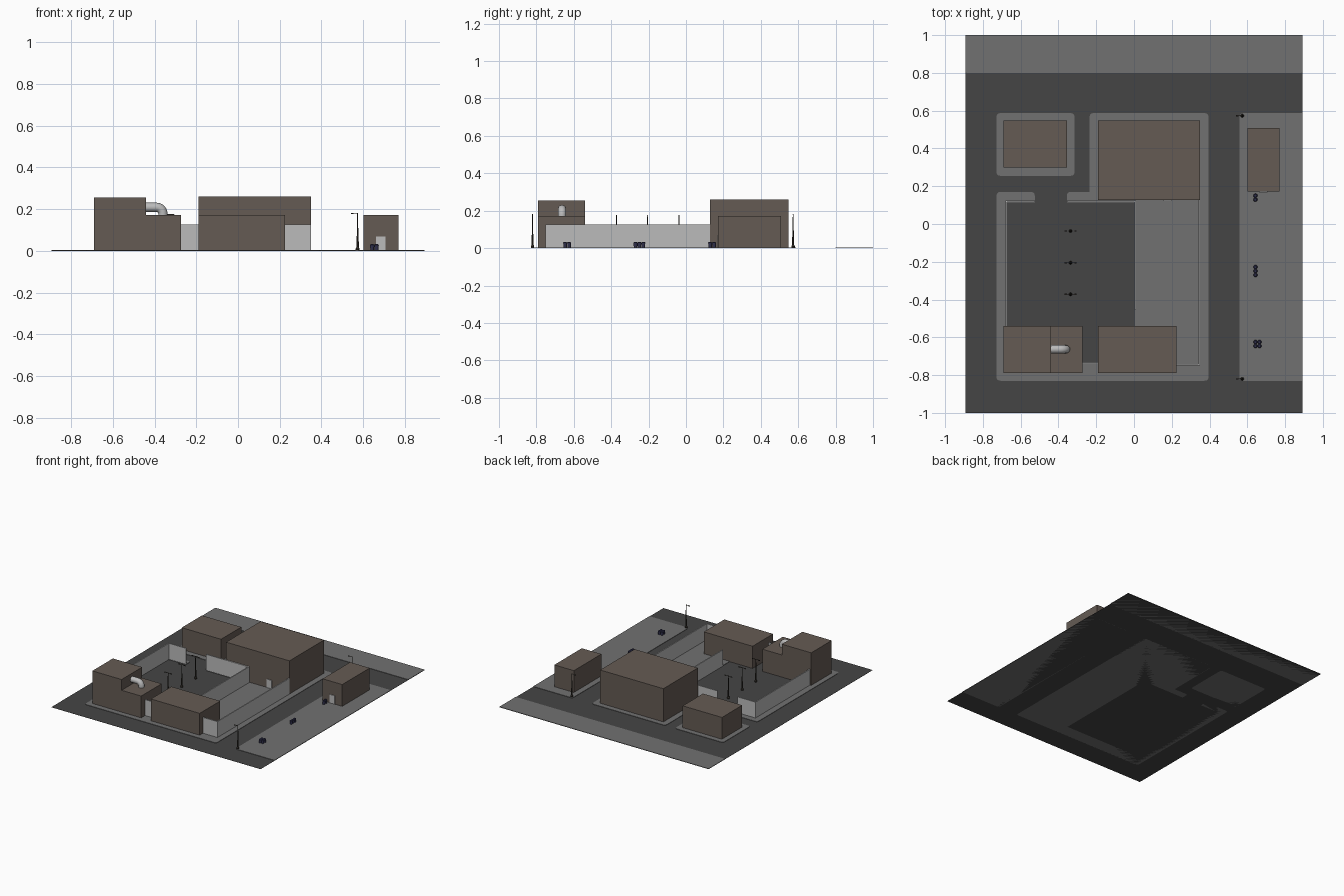
import bpy, bmesh, math
from mathutils import Vector

if "Cube" in bpy.data.objects:
    bpy.data.objects.remove(bpy.data.objects["Cube"])


def mat(name, rgb):
    m = bpy.data.materials.new(name)
    m.diffuse_color = (*rgb, 1)
    m.use_nodes = True
    m.node_tree.nodes["Principled BSDF"].inputs["Base Color"].default_value = m.diffuse_color
    return m


ROAD = mat("asphalt", (0.06, 0.06, 0.06))
PAVE = mat("paving", (0.165, 0.165, 0.165))
BRICK = mat("brown_cladding", (0.13, 0.105, 0.088))
WALL = mat("pale_concrete", (0.5, 0.5, 0.5))
IRON = mat("dark_iron", (0.03, 0.026, 0.02))
NAVY = mat("bin_navy", (0.03, 0.03, 0.075))
PAVE_Z = 0.004


def finish(bm, name, m):
    bmesh.ops.recalc_face_normals(bm, faces=bm.faces)
    me = bpy.data.meshes.new(name)
    bm.to_mesh(me)
    bm.free()
    me.materials.append(m)
    ob = bpy.data.objects.new(name, me)
    bpy.context.collection.objects.link(ob)
    return ob


def add_box(bm, x0, x1, y0, y1, z0, z1):
    vs = bmesh.ops.create_cube(bm, size=1)["verts"]
    for v in vs:
        v.co = Vector(((x0 + x1) / 2 + v.co.x * (x1 - x0),
                       (y0 + y1) / 2 + v.co.y * (y1 - y0),
                       (z0 + z1) / 2 + v.co.z * (z1 - z0)))


def box(name, m, *dims):
    bm = bmesh.new()
    add_box(bm, *dims)
    return finish(bm, name, m)


def slab(name, pts, rounded, r=0.022, h=PAVE_Z):
    """Outline with some corners rounded, extruded up to kerb height."""
    out = []
    for i, p in enumerate(pts):
        p = Vector(p)
        if i not in rounded:
            out.append(p)
            continue
        a = p + (Vector(pts[i - 1]) - p).normalized() * r
        b = p + (Vector(pts[(i + 1) % len(pts)]) - p).normalized() * r
        for k in range(6):
            t = k / 5
            out.append(a * (1 - t) ** 2 + p * 2 * t * (1 - t) + b * t * t)
    bm = bmesh.new()
    f = bm.faces.new([bm.verts.new((p.x, p.y, 0)) for p in out])
    ext = bmesh.ops.extrude_face_region(bm, geom=[f])["geom"]
    for v in ext:
        if isinstance(v, bmesh.types.BMVert):
            v.co.z = h
    return finish(bm, name, PAVE)


def rect(x0, x1, y0, y1):
    return [(x0, y0), (x1, y0), (x1, y1), (x0, y1)]


def add_lathe(bm, x, y, profile, n):
    rings = [[bm.verts.new((x + r * math.cos(2 * math.pi * k / n),
                            y + r * math.sin(2 * math.pi * k / n), z)) for k in range(n)]
             for r, z in profile]
    for a, b in zip(rings, rings[1:]):
        for k in range(n):
            bm.faces.new((a[k], a[(k + 1) % n], b[(k + 1) % n], b[k]))
    bm.faces.new(rings[0])
    bm.faces.new(rings[-1])


# Ground and pavements
box("road_base", ROAD, -0.893, 0.893, -1, 1, 0, 0.001)
slab("back_pavement", rect(-0.893, 0.893, 0.8, 1), [0, 1], 0.01)
slab("small_block_pavement", rect(-0.728, -0.315, 0.255, 0.587), range(4))
slab("right_pavement", rect(0.558, 0.893, -0.83, 0.587), [0, 3])
slab("main_block_pavement", [
    (-0.525, 0.17), (-0.728, 0.17), (-0.728, -0.83), (0.395, -0.83), (0.395, 0.587),
    (-0.235, 0.587), (-0.235, 0.17), (-0.355, 0.17), (-0.355, 0.115), (0.005, 0.115),
    (0.005, -0.73), (-0.672, -0.73), (-0.672, 0.115), (-0.525, 0.115)],
    [0, 1, 2, 3, 4, 5, 7])

# Buildings
for name, x0, x1, y0, y1, h in [
        ("back_left_building", -0.69, -0.355, 0.3, 0.547, 0.172),
        ("main_building", -0.19, 0.35, 0.127, 0.547, 0.26),
        ("right_building", 0.602, 0.769, 0.172, 0.507, 0.172),
        ("front_middle_building", -0.19, 0.226, -0.79, -0.54, 0.172)]:
    box(name, BRICK, x0, x1, y0, y1, 0.001, h)

# Stepped front-left building from a side profile
bm = bmesh.new()
prof = [(-0.69, 0.001), (-0.273, 0.001), (-0.273, 0.172), (-0.44, 0.172), (-0.44, 0.255), (-0.69, 0.255)]
f = bm.faces.new([bm.verts.new((x, -0.79, z)) for x, z in prof])
ext = bmesh.ops.extrude_face_region(bm, geom=[f])["geom"]
bmesh.ops.translate(bm, vec=(0, 0.25, 0), verts=[v for v in ext if isinstance(v, bmesh.types.BMVert)])
finish(bm, "front_left_building", BRICK)

# Doors with pale frames
for name, cx, y in (("main", 0.178, 0.127), ("right", 0.684, 0.172)):
    bm = bmesh.new()
    for s in (-1, 1):
        add_box(bm, *sorted((cx + s * 0.018, cx + s * 0.022)), y - 0.004, y, PAVE_Z, 0.07)
    add_box(bm, cx - 0.018, cx + 0.018, y - 0.004, y, 0.066, 0.07)
    finish(bm, name + "_door_frame", WALL)
    box(name + "_door", WALL, cx - 0.018, cx + 0.018, y - 0.002, y, PAVE_Z, 0.066)

# Yard walls
bm = bmesh.new()
for d in [(-0.68, -0.672, -0.54, 0.125), (-0.672, -0.525, 0.117, 0.125),
          (-0.355, 0.01, 0.117, 0.125), (0.002, 0.01, -0.455, 0.117),
          (0.342, 0.35, -0.75, 0.127), (0.226, 0.342, -0.75, -0.742),
          (-0.273, -0.19, -0.742, -0.734)]:
    add_box(bm, *d, 0.001, 0.126)
finish(bm, "yard_walls", WALL)

# Roof duct: horizontal run, elbow, drop to the roof
cu = bpy.data.curves.new("roof_duct_path", "CURVE")
cu.dimensions = "3D"
cu.bevel_depth, cu.bevel_resolution = 0.022, 4
R, ex, ez = 0.03, -0.36, 0.209
path = [(-0.445, ez)] + [(ex - R + R * math.sin(a), ez - R + R * math.cos(a))
                         for a in (math.pi / 2 * k / 8 for k in range(9))] + [(ex, 0.168)]
sp = cu.splines.new("POLY")
sp.points.add(len(path) - 1)
for p, (x, z) in zip(sp.points, path):
    p.co = (x, -0.663, z, 1)
tmp = bpy.data.objects.new("duct_helper", cu)
bpy.context.collection.objects.link(tmp)
me = bpy.data.meshes.new_from_object(tmp.evaluated_get(bpy.context.evaluated_depsgraph_get()))
bpy.data.objects.remove(tmp)
me.materials.clear()
me.materials.append(WALL)
me.shade_smooth()
bpy.context.collection.objects.link(bpy.data.objects.new("roof_duct", me))


# Street lamps: tapered post, arm(s) and hanging head(s)
def lamp(name, x, y, z0, h, sides):
    bm = bmesh.new()
    add_lathe(bm, x, y, [(0.009, z0), (0.009, z0 + 0.008), (0.006, z0 + 0.014), (0.005, z0 + 0.065),
                         (0.0035, z0 + 0.07), (0.0022, h)], 10)
    for s in sides:
        add_box(bm, *sorted((x, x + s * 0.03)), y - 0.0012, y + 0.0012, h - 0.003, h)
        add_box(bm, *sorted((x + s * 0.02, x + s * 0.032)), y - 0.003, y + 0.003, h - 0.005, h - 0.001)
    finish(bm, name, IRON)


for i, y in enumerate((0.573, -0.82)):
    lamp(f"street_lamp_{i}", 0.573, y, PAVE_Z, 0.182, (-1,))
for i, y in enumerate((-0.037, -0.205, -0.372)):
    lamp(f"yard_lamp_{i}", -0.336, y, 0.001, 0.176, (-1, 1))

# Bins in three clusters
spots = [(0.643, 0.15), (0.643, 0.129)]
spots += [(0.643, -0.228 - 0.021 * k) for k in range(3)]
spots += [(x, y) for x in (0.643, 0.664) for y in (-0.625, -0.646)]
for i, (x, y) in enumerate(spots):
    bm = bmesh.new()
    add_lathe(bm, x, y, [(0.009, PAVE_Z), (0.01, 0.026), (0.011, 0.026), (0.011, 0.029), (0.007, 0.032)], 12)
    finish(bm, f"bin_{i}", NAVY)
